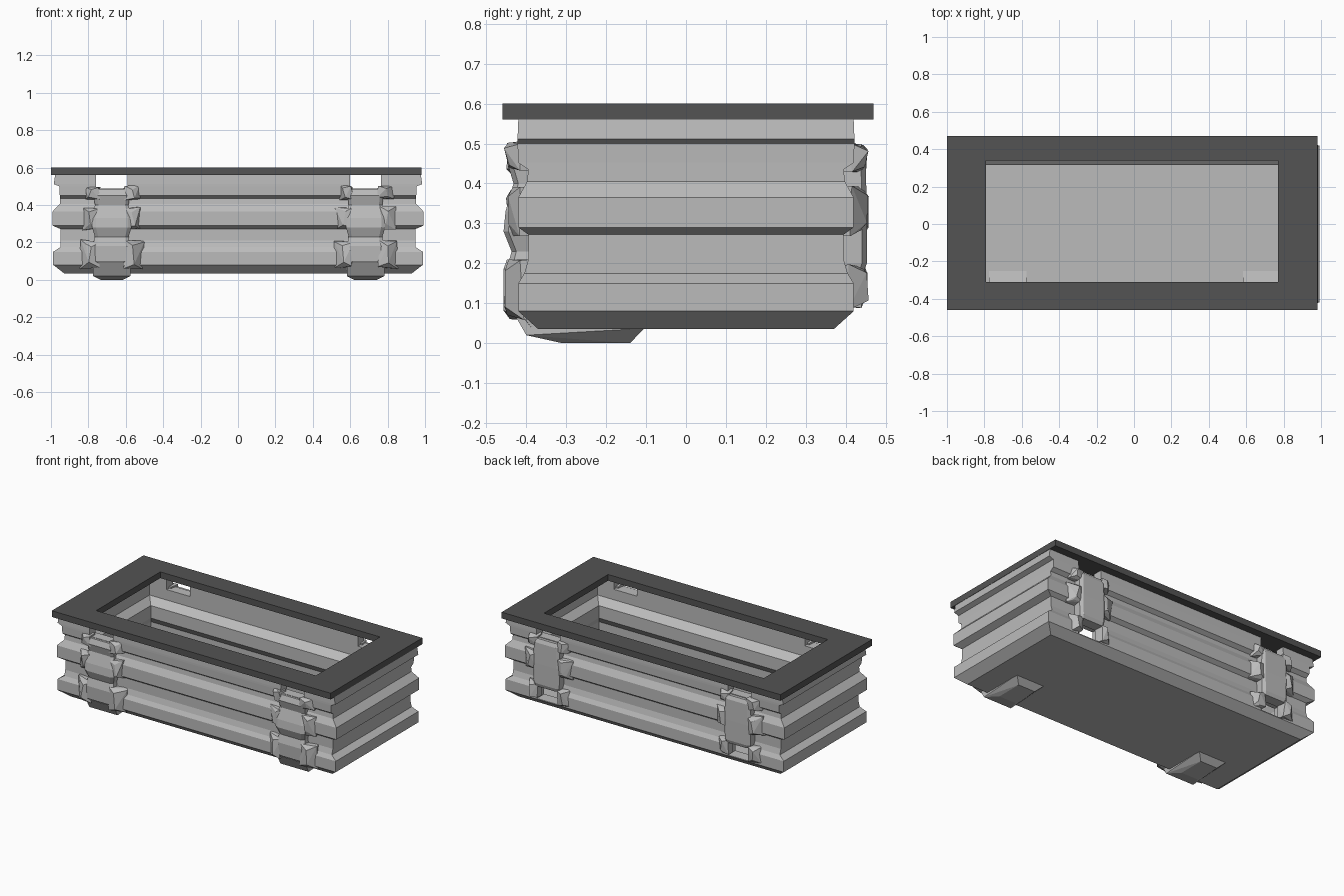
import bpy, bmesh, random
from mathutils import Vector

if "Cube" in bpy.data.objects:
    bpy.data.objects.remove(bpy.data.objects["Cube"])

random.seed(4)


def material(name, v):
    m = bpy.data.materials.new(name)
    m.diffuse_color = (v, v, v, 1)
    m.use_nodes = True
    m.node_tree.nodes["Principled BSDF"].inputs["Base Color"].default_value = m.diffuse_color
    return m


LIGHT = material("light_grey", 0.5)
DARK = material("dark_grey", 0.088)


def finish(bm, name, mat):
    bmesh.ops.recalc_face_normals(bm, faces=bm.faces[:])
    me = bpy.data.meshes.new(name)
    bm.to_mesh(me)
    bm.free()
    ob = bpy.data.objects.new(name, me)
    bpy.context.collection.objects.link(ob)
    if mat:
        me.materials.append(mat)
    return ob


def rect(bm, z, x0, x1, y0, y1):
    return [bm.verts.new((x, y, z)) for x, y in ((x0, y0), (x1, y0), (x1, y1), (x0, y1))]


def bridge(bm, a, b):
    for i in range(4):
        j = (i + 1) % 4
        bm.faces.new((a[i], a[j], b[j], b[i]))


def box(name, x0, x1, y0, y1, z0, z1, mat=None):
    bm = bmesh.new()
    a, b = rect(bm, z0, x0, x1, y0, y1), rect(bm, z1, x0, x1, y0, y1)
    bridge(bm, a, b)
    bm.faces.new(a)
    bm.faces.new(b)
    return finish(bm, name, mat)


def add_hull(bm, pts):
    vs = [bm.verts.new(p) for p in pts]
    r = bmesh.ops.convex_hull(bm, input=vs)
    junk = list({g for g in r["geom_interior"] + r["geom_unused"] if isinstance(g, bmesh.types.BMVert)})
    bmesh.ops.delete(bm, geom=junk, context='VERTS')


# Corrugated tub: outer rings upward, then inner rings downward (z, half x, half y)
outer = [(.035, .93, .37), (.08, .988, .42), (.15, .988, .42), (.175, .95, .405), (.21, .95, .395),
         (.272, .95, .395), (.29, .992, .42), (.365, .992, .42), (.405, .953, .398),
         (.435, .953, .395), (.452, .953, .42), (.50, .955, .422), (.512, .985, .422), (.56, .978, .42)]
inner = [(.56, .88, .36), (.42, .88, .36), (.38, .84, .315), (.30, .84, .315),
         (.26, .86, .345), (.07, .86, .345)]
bm = bmesh.new()
rings = [rect(bm, z, -x, x, -y, y) for z, x, y in outer + inner]
for a, b in zip(rings, rings[1:]):
    bridge(bm, a, b)
bm.faces.new(rings[0])
bm.faces.new(rings[-1])
tub = finish(bm, "corrugated_tub", LIGHT)

# Open slots above every post, and below the back posts
cutters = []
for cx in (-.675, .682):
    for y0, y1, z0, z1 in ((-.5, -.25, .487, .6), (.25, .5, .487, .6), (.25, .5, .085, .185)):
        cutters.append(box("slot_cutter", cx - .083, cx + .083, y0, y1, z0, z1))
bpy.context.view_layer.objects.active = tub
for c in cutters:
    c.hide_render = True
    m = tub.modifiers.new("slot", 'BOOLEAN')
    m.operation, m.solver, m.object = 'DIFFERENCE', 'EXACT', c
    bpy.ops.object.modifier_apply(modifier=m.name)
for c in cutters:
    bpy.data.objects.remove(c)

# Flat rim frame
bm = bmesh.new()
loops = [rect(bm, z, *r) for z, r in ((.56, (-1, .98, -.46, .47)), (.60, (-1, .98, -.46, .47)),
                                      (.60, (-.79, .77, -.31, .34)), (.56, (-.79, .77, -.31, .34)))]
for i in range(4):
    bridge(bm, loops[i], loops[(i + 1) % 4])
finish(bm, "rim_frame", DARK)


# Post: stacked rings (z, half width, outer y) reaching into the wall
def post(name, cx, side, profile):
    bm = bmesh.new()
    rs = []
    for z, w, y in profile:
        rs.append([bm.verts.new((cx + sx, side * yy, z)) for sx, yy in
                   ((-w, .38), (-w, y - .012), (-w * .8, y), (w * .8, y), (w, y - .012), (w, .38))])
    for a, b in zip(rs, rs[1:]):
        for i in range(6):
            j = (i + 1) % 6
            bm.faces.new((a[i], a[j], b[j], b[i]))
    bm.faces.new(rs[0])
    bm.faces.new(rs[-1])
    finish(bm, name, LIGHT)


# Faceted rib ends flaring out on both sides of a post
def flares(name, cx, side, bands):
    bm = bmesh.new()
    j = lambda s: random.uniform(-s, s)
    for d in (-1, 1):
        for z0, z1, reach in bands:
            zm = (z0 + z1) / 2
            pts = []
            for x, y, h in ((.07, .442, .9), (.115, .45, .6), (reach - .02, .43, .7), (reach + .015, .41, 1)):
                half = (z1 - z0) / 2 * h
                for s in (-1, 1):
                    pts.append((cx + d * (x + j(.01)), side * (y + j(.008)), zm + s * half + j(.008)))
                    pts.append((cx + d * x, side * .385, zm + s * half))
            add_hull(bm, pts)
    finish(bm, name, LIGHT)


for cx, tag in ((-.675, "left"), (.682, "right")):
    post("front_post_" + tag, cx, -1,
         [(.04, .10, .40), (.10, .105, .445), (.18, .10, .45), (.23, .09, .437), (.28, .105, .457),
          (.33, .105, .452), (.40, .09, .432), (.45, .095, .447), (.485, .085, .435)])
    flares("front_rib_ends_" + tag, cx, -1,
           [(.06, .21, .15), (.27, .39, .14), (.43, .50, .13)])
    post("back_post_" + tag, cx, 1,
         [(.178, .085, .445), (.20, .09, .453), (.33, .095, .453), (.46, .09, .45), (.483, .085, .44)])
    flares("back_rib_ends_" + tag, cx, 1,
           [(.09, .19, .13), (.27, .39, .15), (.43, .50, .13)])
    # Foot wedge under the front posts
    bm = bmesh.new()
    pts = [(cx + s * .06, y, 0) for s in (-1, 1) for y in (-.31, -.14)]
    pts += [(cx + s * .10, y, z) for s in (-1, 1) for y, z in ((-.40, .02), (-.44, .09), (-.34, .09), (-.105, .037))]
    add_hull(bm, pts)
    finish(bm, "foot_" + tag, LIGHT)
